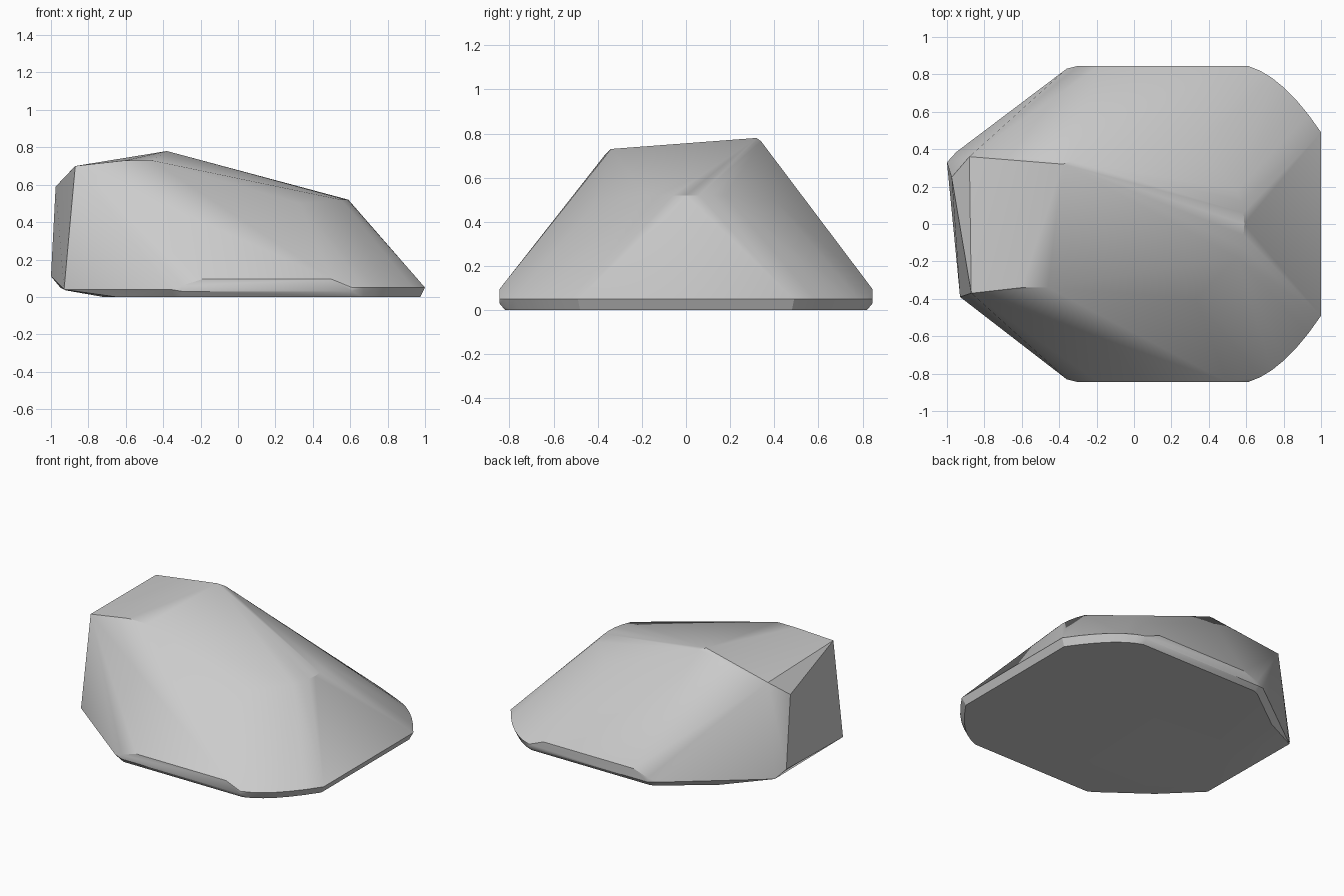
import bpy
import bmesh
import math

if "Cube" in bpy.data.objects:
    bpy.data.objects.remove(bpy.data.objects["Cube"], do_unlink=True)

stone = bpy.data.materials.new("stone grey")
stone.use_nodes = True
grey = (0.6, 0.6, 0.6, 1)
stone.diffuse_color = grey
stone.node_tree.nodes["Principled BSDF"].inputs["Base Color"].default_value = grey


def mirrored(points):
    """Repeat the points on both sides of the y axis."""
    return [(x, y * side, z) for x, y, z in points for side in (1, -1)]


def arc(start, middle, end, z, steps=6):
    """Rounded corner as a quadratic curve at one height."""
    pts = []
    for i in range(steps + 1):
        t = i / steps
        x, y = (a * (1 - t) ** 2 + 2 * b * t * (1 - t) + c * t * t
                for a, b, c in zip(start, middle, end))
        pts.append((x, y, z))
    return pts


# Sloping crest and the rounded brow above the nose
crest = [(-0.87, -0.37, 0.70), (-0.60, -0.34, 0.73), (-0.46, -0.34, 0.73),
         (-0.88, 0.36, 0.69), (-0.38, 0.32, 0.78), (-0.33, 0.34, 0.765)]
brow = arc((0.55, -0.18), (0.63, 0), (0.55, 0.18), 0.52)
shoulders = mirrored([(0.33, 0.40, 0.50)])

# Blunt tall end
tail = [(-0.975, 0.25, 0.59), (-1, 0.33, 0.11), (-0.95, 0.385, 0.05),
        (-0.93, -0.39, 0.04), (-0.92, -0.375, 0.035)]

# Rim, straight along the sides and rounded towards the nose
rim = mirrored([(-0.36, 0.83, 0.04), (-0.30, 0.845, 0.03), (-0.30, 0.845, 0.06),
                (-0.19, 0.845, 0.095), (0.50, 0.845, 0.095), (0.61, 0.845, 0.03)]
               + arc((0.61, 0.845), (0.80, 0.79), (1, 0.49), 0.05))

# Flat underside, slightly inset
base = mirrored([(-0.34, 0.80, 0), (-0.30, 0.82, 0), (-0.65, 0.57, 0), (-0.72, 0.30, 0)]
                + arc((0.61, 0.82), (0.78, 0.77), (0.975, 0.48), 0))

bm = bmesh.new()
for p in crest + brow + shoulders + tail + rim + base:
    bm.verts.new(p)
hull = bmesh.ops.convex_hull(bm, input=bm.verts)
loose = {v for v in hull["geom_interior"] + hull["geom_unused"]
         if isinstance(v, bmesh.types.BMVert)}
bmesh.ops.delete(bm, geom=list(loose), context="VERTS")
bmesh.ops.dissolve_limit(bm, angle_limit=math.radians(1),
                         verts=bm.verts, edges=bm.edges)
bmesh.ops.recalc_face_normals(bm, faces=bm.faces)

mesh = bpy.data.meshes.new("boulder")
bm.to_mesh(mesh)
bm.free()
mesh.materials.append(stone)
boulder = bpy.data.objects.new("boulder", mesh)
bpy.context.collection.objects.link(boulder)

bpy.ops.object.select_all(action="DESELECT")
bpy.context.view_layer.objects.active = boulder
boulder.select_set(True)
bpy.ops.object.shade_smooth_by_angle(angle=math.radians(30))
